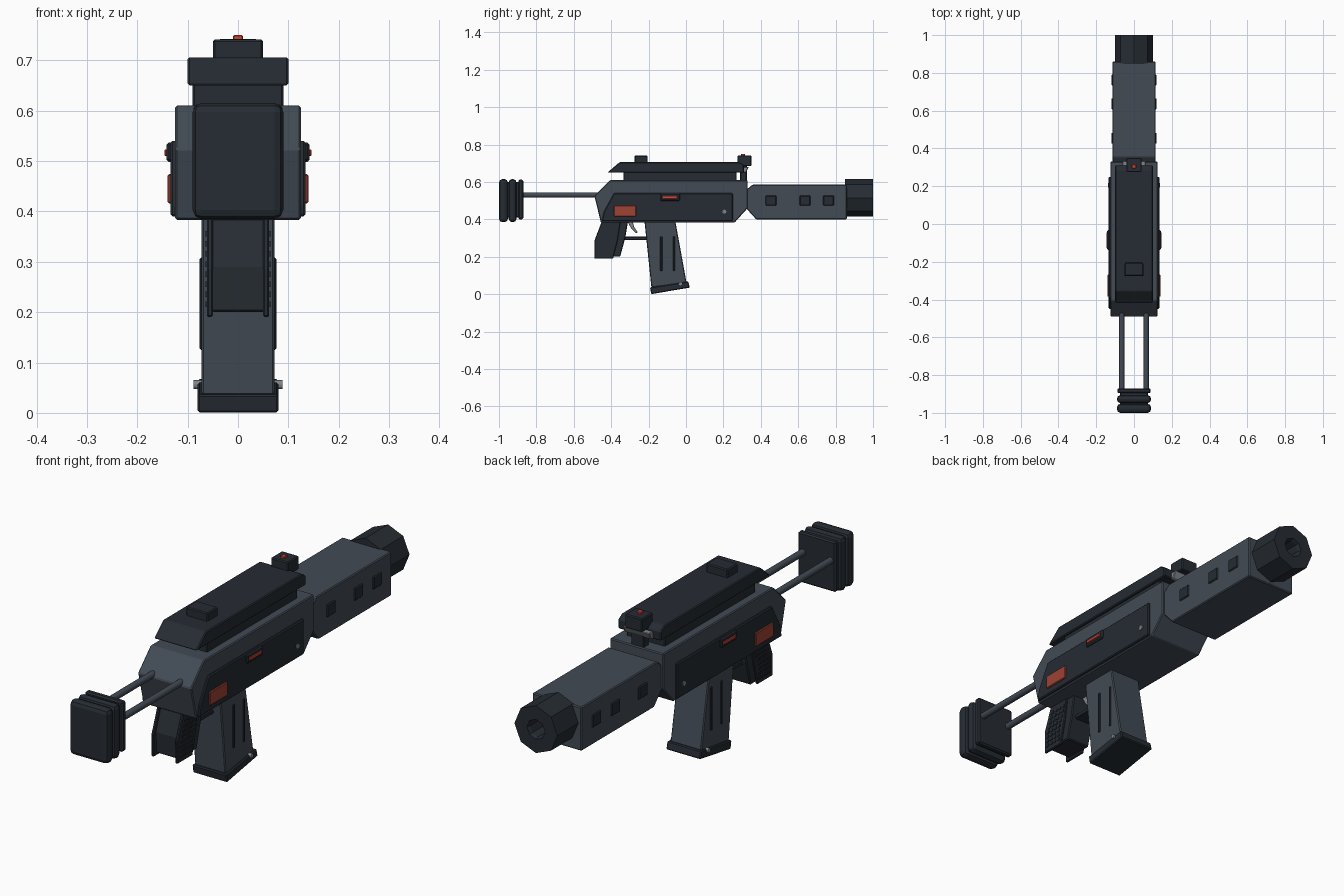
import bpy, bmesh, math
from mathutils import Vector

if "Cube" in bpy.data.objects:
    bpy.data.objects.remove(bpy.data.objects["Cube"])


def material(name, r, g, b):
    m = bpy.data.materials.new(name)
    m.diffuse_color = (r, g, b, 1)
    m.use_nodes = True
    m.node_tree.nodes["Principled BSDF"].inputs["Base Color"].default_value = m.diffuse_color
    return m


BODY = material("slate", 0.055, 0.070, 0.090)
DARK = material("charcoal", 0.019, 0.025, 0.033)
STEEL = material("steel", 0.22, 0.24, 0.26)
ORANGE = material("rust_orange", 0.34, 0.055, 0.035)
RED = material("signal_red", 0.70, 0.06, 0.03)


def finish(name, bm, mat, bevel=0.0, segments=1):
    bmesh.ops.recalc_face_normals(bm, faces=bm.faces)
    me = bpy.data.meshes.new(name)
    bm.to_mesh(me)
    bm.free()
    me.materials.append(mat)
    ob = bpy.data.objects.new(name, me)
    bpy.context.collection.objects.link(ob)
    if bevel:
        mod = ob.modifiers.new("edge_bevel", 'BEVEL')
        mod.width, mod.segments, mod.limit_method = bevel, segments, 'ANGLE'
    return ob


def prism(name, pts, x0, x1, mat, bevel=0.004, segments=1):
    """Side profile of (y, z) points extruded from x0 to x1."""
    bm = bmesh.new()
    face = bm.faces.new([bm.verts.new((x0, y, z)) for y, z in pts])
    ext = bmesh.ops.extrude_face_region(bm, geom=[face])
    moved = [v for v in ext['geom'] if isinstance(v, bmesh.types.BMVert)]
    bmesh.ops.translate(bm, verts=moved, vec=(x1 - x0, 0, 0))
    return finish(name, bm, mat, bevel, segments)


def box(name, x, y, z, mat, bevel=0.004, segments=1):
    """Box from (min, max) ranges."""
    pts = [(y[0], z[0]), (y[1], z[0]), (y[1], z[1]), (y[0], z[1])]
    return prism(name, pts, x[0], x[1], mat, bevel, segments)


def side_range(s, a, b):
    return (s * a, s * b)


def rod(name, start, axis, radius, length, mat, sides=12):
    bm = bmesh.new()
    bmesh.ops.create_cone(bm, cap_ends=True, segments=sides, radius1=radius,
                          radius2=radius, depth=length)
    q = Vector((0, 0, 1)).rotation_difference(Vector(axis))
    for v in bm.verts:
        v.co = q @ (v.co + Vector((0, 0, length / 2))) + Vector(start)
    return finish(name, bm, mat)


# Receiver and handguard
prism("receiver", [(-0.49, 0.525), (-0.405, 0.61), (0.33, 0.61), (0.33, 0.46),
                   (0.26, 0.383), (-0.455, 0.383)], -0.125, 0.125, BODY)
prism("handguard", [(0.325, 0.56), (0.355, 0.585), (0.86, 0.585), (0.86, 0.40),
                    (0.375, 0.40), (0.325, 0.455)], -0.115, 0.115, BODY)

# Octagonal muzzle with a bore
bm = bmesh.new()
rings = []
for r, y in [(0.1, 0.85), (0.1, 1.0), (0.042, 1.0), (0.037, 0.985), (0.037, 0.85)]:
    rings.append([bm.verts.new((r * math.cos(i * math.pi / 4), y,
                                0.515 + r * math.sin(i * math.pi / 4))) for i in range(8)])
for k in range(5):
    a, b = rings[k], rings[(k + 1) % 5]
    for i in range(8):
        j = (i + 1) % 8
        bm.faces.new((a[i], a[j], b[j], b[i]))
finish("muzzle", bm, DARK)

# Top riser, cover and sights
box("top_riser", (-0.09, 0.09), (-0.335, 0.27), (0.605, 0.655), DARK)
prism("top_cover", [(-0.42, 0.65), (-0.355, 0.706), (0.285, 0.706), (0.31, 0.69),
                    (0.31, 0.65)], -0.1, 0.1, DARK)
box("rear_sight", (-0.05, 0.05), (-0.275, -0.205), (0.70, 0.741), DARK)
box("front_sight", (-0.04, 0.04), (0.275, 0.35), (0.685, 0.742), DARK)
box("sight_mount", (-0.03, 0.03), (0.29, 0.325), (0.60, 0.69), DARK)
prism("sight_bracket", [(0.29, 0.68), (0.335, 0.68), (0.32, 0.65), (0.29, 0.65)],
      -0.062, 0.062, STEEL, 0.003)
box("sight_light", (-0.01, 0.01), (0.295, 0.315), (0.735, 0.75), RED, 0.002)

# Extending stock
box("stock_plate", (-0.088, 0.088), (-0.896, -0.87), (0.40, 0.612), DARK, 0.006)
box("stock_cushion", (-0.075, 0.075), (-0.96, -0.89), (0.41, 0.60), DARK, 0.006)
for n, y in (("shoulder_pad", (-1.0, -0.952)), ("pad_base", (-0.948, -0.906))):
    box(n, (-0.09, 0.09), y, (0.385, 0.615), DARK, 0.018, 2)

# Grip core, trigger and guard
prism("grip_core", [(-0.44, 0.39), (-0.31, 0.39), (-0.325, 0.30), (-0.352, 0.20),
                    (-0.47, 0.20), (-0.475, 0.29)], -0.055, 0.055, DARK)
box("trigger_guard", (-0.035, 0.035), (-0.345, -0.19), (0.29, 0.307), DARK, 0.003)
prism("trigger", [(-0.315, 0.39), (-0.285, 0.39), (-0.278, 0.36), (-0.258, 0.33),
                  (-0.268, 0.326), (-0.292, 0.35)], -0.012, 0.012, STEEL, 0.002)

# Magazine
prism("magazine", [(-0.222, 0.39), (-0.057, 0.39), (0.003, 0.06), (-0.185, 0.035)],
      -0.072, 0.072, BODY)
prism("magazine_base", [(-0.192, 0.036), (0.012, 0.068), (0.02, 0.035), (-0.186, 0.0)],
      -0.08, 0.08, DARK)

# Parts repeated on both sides
for s, side in ((1, "right"), (-1, "left")):
    prism("side_panel_" + side, [(-0.45, 0.39), (-0.44, 0.44), (-0.385, 0.54),
                                 (0.25, 0.54), (0.25, 0.39)], s * 0.12, s * 0.134, DARK)
    box("orange_plate_" + side, side_range(s, 0.12, 0.14), (-0.385, -0.268),
        (0.416, 0.474), ORANGE, 0.003)
    box("indicator_frame_" + side, side_range(s, 0.12, 0.142), (-0.137, -0.033),
        (0.498, 0.537), DARK, 0.005)
    box("indicator_" + side, side_range(s, 0.13, 0.146), (-0.128, -0.045),
        (0.51, 0.523), RED, 0.002)
    rod("panel_screw_" + side, (s * 0.12, 0.205, 0.441), (s, 0, 0), 0.011, 0.018, STEEL)
    rod("stock_rod_" + side, (s * 0.065, -0.88, 0.53), (0, 1, 0), 0.014, 0.42, BODY)
    bpy.context.view_layer.objects.active = bpy.data.objects["stock_rod_" + side]
    for p in bpy.data.objects["stock_rod_" + side].data.polygons:
        p.use_smooth = len(p.vertices) == 4
    for i, y in enumerate((0.425, 0.607, 0.733)):
        box(f"vent_{side}_{i + 1}", side_range(s, 0.105, 0.12), (y, y + 0.058),
            (0.473, 0.527), DARK, 0.004)
    prism("grip_panel_" + side, [(-0.45, 0.39), (-0.49, 0.285), (-0.49, 0.19),
                                 (-0.39, 0.19), (-0.365, 0.29), (-0.35, 0.39)],
          s * 0.05, s * 0.062, DARK, 0.003)
    # Rows of grip texture
    for r in range(8):
        for c in range(4):
            z = 0.21 + r * 0.02
            y = -0.475 + c * 0.023 + max(0, z - 0.26) * 0.35
            box(f"grip_stud_{side}_{r}_{c}", side_range(s, 0.058, 0.065),
                (y, y + 0.013), (z, z + 0.011), DARK, 0)
    for i, y in enumerate((-0.132, -0.064)):
        box(f"magazine_rib_{side}_{i + 1}", side_range(s, 0.065, 0.076),
            (y - 0.006, y + 0.006), (0.125, 0.308), DARK, 0.003)
    rod("magazine_pin_" + side, (s * 0.07, -0.03, 0.056), (s, 0, 0), 0.009, 0.018, STEEL)
